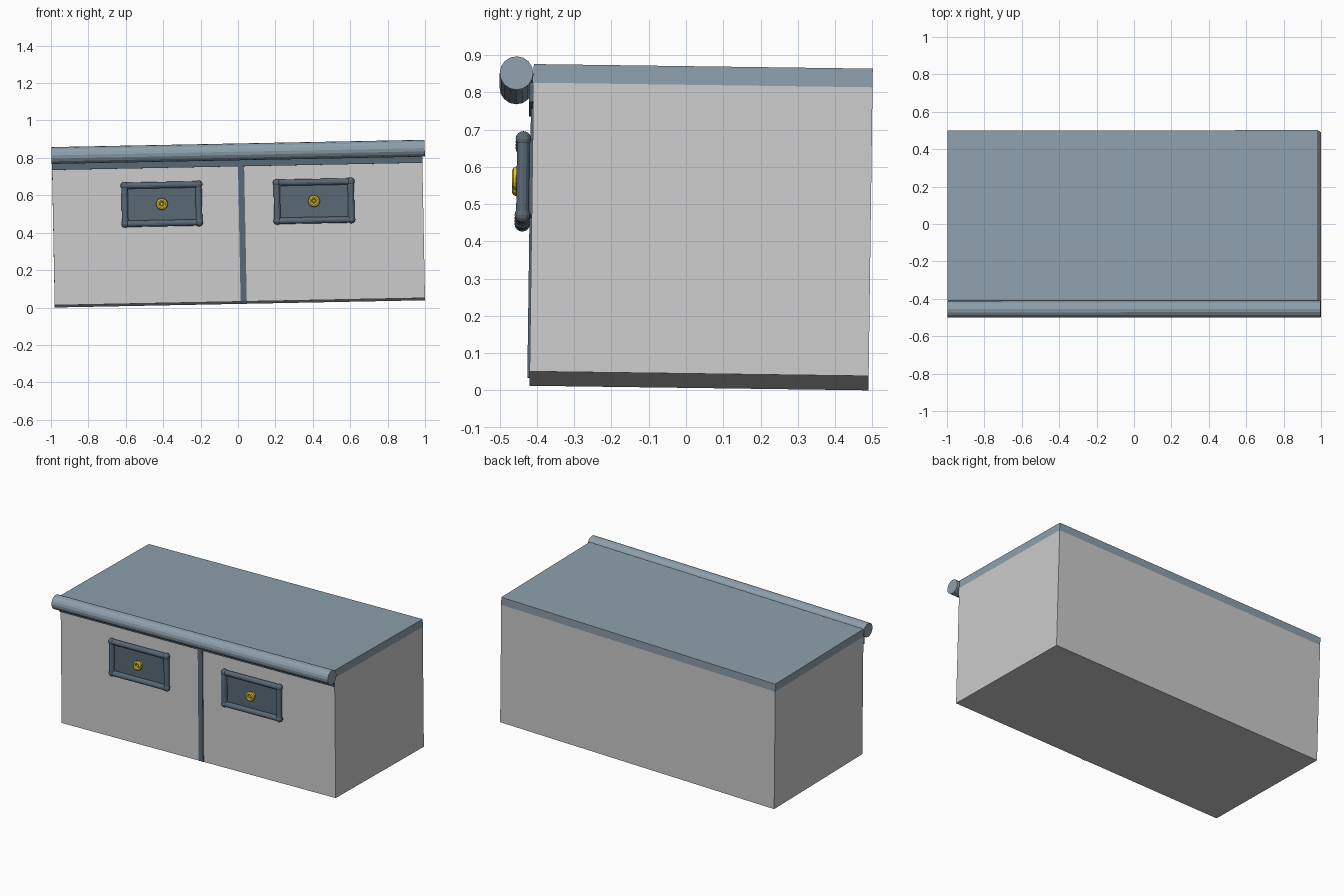
import bpy, math
from mathutils import Matrix, Vector

if "Cube" in bpy.data.objects:
    bpy.data.objects.remove(bpy.data.objects["Cube"])

# Whole chest leans slightly: rising to the right and to the front
TILT = (Matrix.Translation((0.01, 0.035, 0.0255))
        @ Matrix.Rotation(-0.0135, 4, 'X') @ Matrix.Rotation(-0.0195, 4, 'Y'))


def material(name, rgb):
    m = bpy.data.materials.new(name)
    m.diffuse_color = (*rgb, 1)
    m.use_nodes = True
    m.node_tree.nodes["Principled BSDF"].inputs["Base Color"].default_value = m.diffuse_color
    return m


SLATE = material("slate", (0.27, 0.35, 0.41))
DARK = material("dark_slate", (0.10, 0.14, 0.18))
BRASS = material("brass", (0.80, 0.60, 0.04))


def finish(name, local, mat=None, smooth=False):
    ob = bpy.context.object
    ob.name = name
    ob.data.transform(TILT @ local)
    ob.matrix_world = Matrix.Identity(4)
    if mat:
        ob.data.materials.append(mat)
    if smooth:
        bpy.ops.object.shade_smooth_by_angle(angle=math.radians(50))
    return ob


def box(name, lo, hi, mat=None):
    lo, hi = Vector(lo), Vector(hi)
    bpy.ops.mesh.primitive_cube_add(size=1)
    return finish(name, Matrix.Translation((lo + hi) / 2)
                  @ Matrix.Diagonal((*(hi - lo), 1)), mat)


def rod(name, a, b, r, mat, sides=12):
    a, b = Vector(a), Vector(b)
    d = b - a
    bpy.ops.mesh.primitive_cylinder_add(vertices=sides, radius=r, depth=d.length)
    rot = d.to_track_quat('Z', 'Y').to_matrix().to_4x4()
    return finish(name, Matrix.Translation((a + b) / 2) @ rot, mat)


def ball(name, c, r, mat):
    bpy.ops.mesh.primitive_uv_sphere_add(segments=12, ring_count=8, radius=r)
    return finish(name, Matrix.Translation(c), mat)


# Carcass, top slab and rolled front edge
box("body", (-0.99, -0.455, 0), (0.99, 0.455, 0.775))
box("top_slab", (-0.99, -0.455, 0.775), (0.99, 0.455, 0.825), SLATE)
rod("rolled_edge", (-0.992, -0.501, 0.80), (1.004, -0.501, 0.80), 0.045, SLATE, 16)

# Front trim
box("top_trim", (-0.99, -0.466, 0.723), (0.99, -0.454, 0.775), DARK)
box("centre_divider", (0.004, -0.461, 0.002), (0.037, -0.454, 0.723), DARK)

# Two framed handle plates with brass knobs
HW, HH, ZC, YF = 0.198, 0.102, 0.529, -0.48
for side, xc in (("left", -0.407), ("right", 0.407)):
    box(side + "_plate", (xc - HW, -0.472, ZC - HH), (xc + HW, -0.454, ZC + HH), DARK)
    corners = [(xc + sx * HW, YF, ZC + sz * HH)
               for sx, sz in ((-1, -1), (1, -1), (1, 1), (-1, 1))]
    for i, c in enumerate(corners):
        ball(f"{side}_frame_corner_{i}", c, 0.021, DARK)
        rod(f"{side}_frame_bar_{i}", c, corners[(i + 1) % 4], 0.017, DARK)
    # knob: short stem, ring and centre bead
    rod(side + "_knob_stem", (xc, -0.47, ZC), (xc, -0.494, ZC), 0.021, BRASS)
    bpy.ops.mesh.primitive_torus_add(major_segments=16, minor_segments=8,
                                     major_radius=0.021, minor_radius=0.011)
    finish(side + "_knob_ring", Matrix.Translation((xc, -0.498, ZC))
           @ Matrix.Rotation(math.pi / 2, 4, 'X'), BRASS)
    ball(side + "_knob_bead", (xc, -0.496, ZC), 0.008, BRASS)
